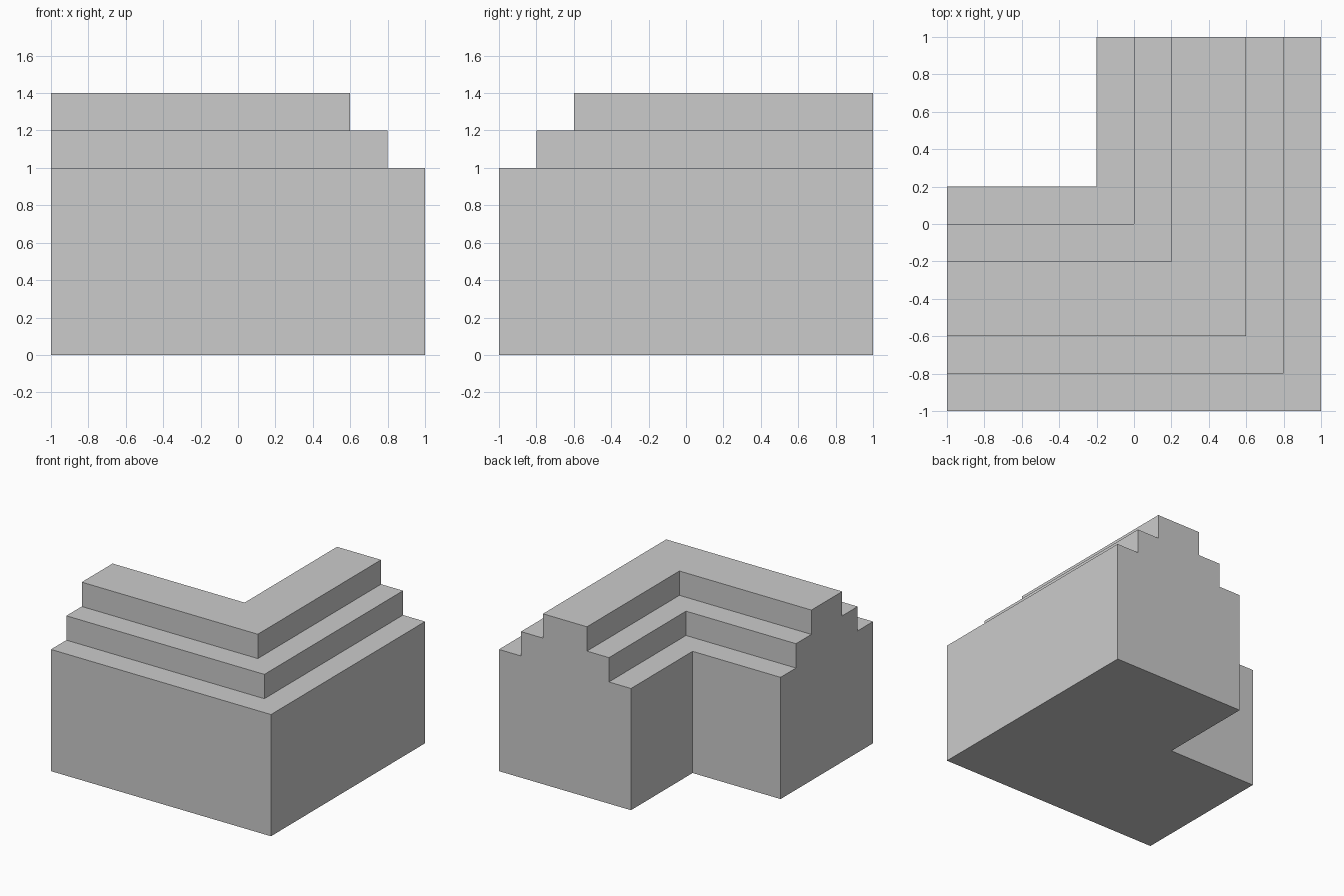
import bpy, bmesh

if "Cube" in bpy.data.objects:
    bpy.data.objects.remove(bpy.data.objects["Cube"])

# Stepped wall cross-section: (distance outward from the centre, height)
half = [(1.0, 0.0), (1.0, 1.0), (0.8, 1.0), (0.8, 1.2), (0.6, 1.2), (0.6, 1.4)]
MID = 0.4
profile = half + [(2 * MID - d, z) for d, z in reversed(half)]

bm = bmesh.new()

# Sweep the section along an L: left end, mitred corner, back end
stations = [lambda d: (-1, -d), lambda d: (d, -d), lambda d: (d, 1)]
rings = [[bm.verts.new((*at(d), z)) for d, z in profile] for at in stations]
n = len(profile)
for a, b in zip(rings, rings[1:]):
    for i in range(n):
        j = (i + 1) % n
        bm.faces.new((a[i], a[j], b[j], b[i]))

# Flat end caps
bm.faces.new(rings[0])
bm.faces.new(rings[-1])
bmesh.ops.recalc_face_normals(bm, faces=bm.faces[:])

mesh = bpy.data.meshes.new("stepped_corner_wall")
bm.to_mesh(mesh)
bm.free()
obj = bpy.data.objects.new("stepped_corner_wall", mesh)
bpy.context.collection.objects.link(obj)
